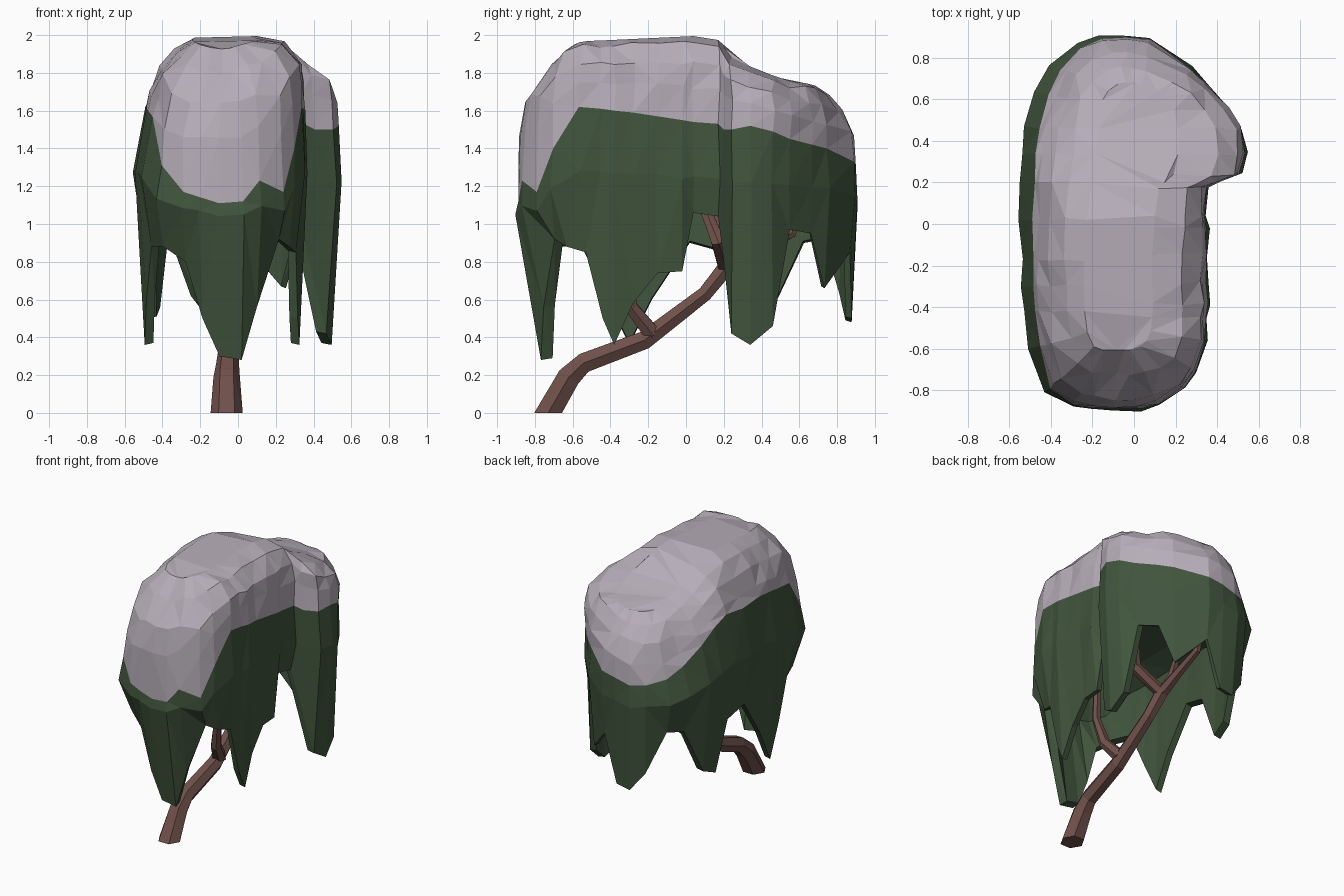
import bpy, bmesh, math, random
from mathutils import Vector

if "Cube" in bpy.data.objects:
    bpy.data.objects.remove(bpy.data.objects["Cube"])

random.seed(4)


def material(name, rgb):
    m = bpy.data.materials.new(name)
    m.diffuse_color = (*rgb, 1)
    m.use_nodes = True
    m.node_tree.nodes["Principled BSDF"].inputs["Base Color"].default_value = m.diffuse_color
    return m


SNOW = material("snow", (0.47, 0.42, 0.48))
LEAF = material("foliage", (0.052, 0.09, 0.046))
BARK = material("bark", (0.16, 0.08, 0.068))


def finish(bm, name, mat):
    me = bpy.data.meshes.new(name)
    bm.to_mesh(me)
    bm.free()
    me.materials.append(mat)
    ob = bpy.data.objects.new(name, me)
    bpy.context.collection.objects.link(ob)
    return ob


def loft(name, rings, mat, cap_start=False, cap_end=False):
    bm = bmesh.new()
    vs = [[bm.verts.new(p) for p in r] for r in rings]
    n = len(vs[0])
    for a, b in zip(vs, vs[1:]):
        for i in range(n):
            j = (i + 1) % n
            bm.faces.new((a[i], a[j], b[j], b[i]))
    if cap_start:
        bm.faces.new(vs[0][::-1])
    if cap_end:
        bm.faces.new(vs[-1])
    bmesh.ops.triangulate(bm, faces=bm.faces[:])
    bmesh.ops.recalc_face_normals(bm, faces=bm.faces[:])
    return finish(bm, name, mat)


# Canopy columns, counterclockwise from the front: x, y, snow line, hem height
COLUMNS = [
    (-.10, -.90, 1.11, .30), (.03, -.90, 1.12, .28), (.12, -.88, 1.23, .56),
    (.25, -.80, 1.17, .92), (.31, -.71, 1.40, .88), (.35, -.57, 1.62, .85),
    (.36, -.45, 1.61, .50), (.37, -.38, 1.60, .36), (.36, -.28, 1.59, .58),
    (.36, -.15, 1.57, .74), (.36, -.02, 1.55, .75), (.35, .04, 1.54, 1.06),
    (.36, .17, 1.53, 1.04), (.42, .20, 1.50, .80), (.52, .24, 1.50, .42),
    (.55, .34, 1.52, .36), (.53, .46, 1.49, .46), (.47, .55, 1.45, .97),
    (.37, .67, 1.42, .95), (.28, .75, 1.40, .66), (.08, .90, 1.33, .85),
    (-.04, .91, 1.31, .50), (-.16, .91, 1.28, .48), (-.28, .87, 1.29, .62),
    (-.40, .76, 1.32, .92), (-.47, .63, 1.39, .90), (-.52, .46, 1.50, .55),
    (-.54, .34, 1.59, .50), (-.54, .20, 1.64, .85), (-.55, .02, 1.62, .90),
    (-.54, -.18, 1.63, .60), (-.54, -.30, 1.62, .36), (-.53, -.42, 1.60, .60),
    (-.50, -.60, 1.57, .88), (-.43, -.82, 1.31, .88), (-.30, -.89, 1.17, .80),
    (-.20, -.90, 1.14, .50),
]
RIDGE = [(-.9, 1.9), (-.48, 1.97), (.15, 2.0), (.25, 1.87), (.45, 1.79), (.6, 1.74)]

# Crown cross-sections by side: (pull toward ridge, rise from snow line to ridge)
FRONT = [(.97, 0), (.95, .39), (.86, .61), (.57, .80), (.30, .95)]
RIGHT = [(.97, 0), (.95, .40), (.92, .68), (.72, .92), (.38, 1)]
BACK = [(.97, 0), (.91, .38), (.72, .66), (.50, .86), (.30, .97)]
LEFT = [(.88, 0), (.82, .22), (.72, .56), (.55, .82), (.35, .98)]


def ridge_height(y):
    for (y0, z0), (y1, z1) in zip(RIDGE, RIDGE[1:]):
        if y <= y1:
            return z0 + (z1 - z0) * (y - y0) / (y1 - y0)
    return RIDGE[-1][1]


def spine(x, y):
    """Nearest point of the ridge line."""
    sy = max(-.48, min(.58, y))
    return -.08 + .10 * max(0, min(1, (sy + .1) / .5)), sy


def wobble(p, amount):
    return [c + random.uniform(-amount, amount) for c in p]


def crown_ring(k):
    pts = []
    for x, y, snow, hem in COLUMNS:
        sx, sy = spine(x, y)
        d = Vector((x - sx, y - sy)).normalized()
        a = RIGHT if d.x > 0 else LEFT
        b = BACK if d.y > 0 else FRONT
        f, t = (a[k][i] * d.x ** 2 + b[k][i] * d.y ** 2 for i in (0, 1))
        p = (sx + (x - sx) * f, sy + (y - sy) * f,
             snow + (ridge_height(sy) - snow) * t)
        pts.append(wobble(p, .012 if 0 < k < 4 else 0))
    return pts


def wall_ring(f, height, jitter=0.0, tuck=0.0):
    """Ring of the hanging wall; tuck pulls the front strands backward."""
    pts = []
    for x, y, snow, hem in COLUMNS:
        sx, sy = spine(x, y)
        py = sy + (y - sy) * f
        py += tuck * max(0, (-y - .4) / .5)
        pts.append(wobble((sx + (x - sx) * f, py, height(snow, hem)), jitter))
    return pts


def mid(snow, hem):
    return .45 * snow + .55


# Snow cap
crown = [crown_ring(k) for k in range(5)]
loft("snow_cap", crown, SNOW, cap_end=True)

# Hanging foliage: outer wall, hem with drooping points, inner lining and roof
leaf_rings = [crown[0],
              wall_ring(1.0, mid, .012),
              wall_ring(.90, lambda s, h: h, 0, .09),
              wall_ring(.80, lambda s, h: h + .01, 0, .11),
              wall_ring(.84, lambda s, h: mid(s, h) - .02, 0, .03),
              wall_ring(.50, lambda s, h: 1.32)]
loft("hanging_foliage", leaf_rings, LEAF, cap_end=True)


# Trunk and branches: tapered six-sided tubes along a path of (x, y, z, radius)
def limb(name, path, flat_base=False):
    pts = [Vector(p[:3]) for p in path]
    rings = []
    for i, p in enumerate(pts):
        d = (pts[min(i + 1, len(pts) - 1)] - pts[max(i - 1, 0)]).normalized()
        if flat_base and i == 0:
            d = Vector((0, 0, 1))
        side = Vector((1, 0, 0))
        side = (side - d * side.dot(d)).normalized()
        up = d.cross(side)
        r = path[i][3]
        rings.append([p + r * (side * math.cos(a) + up * math.sin(a))
                      for a in (k * math.tau / 6 for k in range(6))])
    loft(name, rings, BARK, True, True)


limb("trunk", [(-.06, -.73, 0, .085), (-.06, -.62, .19, .07),
               (-.055, -.54, .265, .06), (-.04, -.22, .385, .056),
               (-.05, .10, .63, .045), (-.07, .22, .78, .05)], True)
limb("front_branch", [(-.03, -.18, .42, .05), (.02, -.29, .56, .04),
                      (.06, -.33, .75, .03), (.08, -.30, 1.0, .025),
                      (.09, -.25, 1.3, .02)])
limb("middle_branch", [(-.07, .21, .77, .045), (.13, .17, .91, .042),
                       (.07, .10, 1.08, .032), (.06, .05, 1.34, .025)])
limb("back_branch", [(-.07, .20, .76, .045), (-.08, .38, .86, .035),
                     (-.09, .56, .95, .028), (-.1, .62, 1.2, .02)])
limb("side_branch", [(-.07, .20, .77, .038), (-.16, .20, .92, .03),
                     (-.24, .16, 1.1, .025), (-.26, .12, 1.33, .02)])
